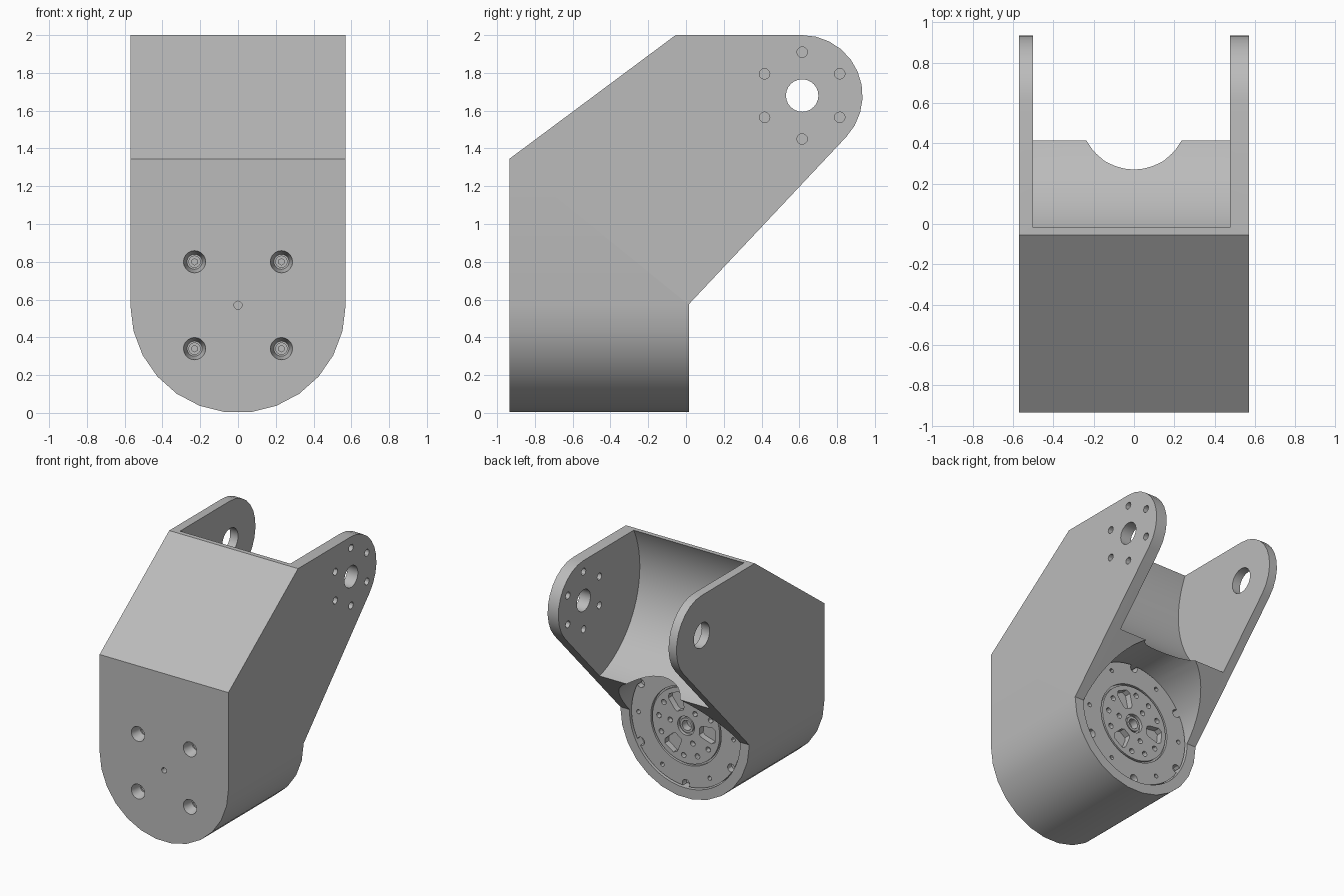
import bpy, bmesh, math
from math import sin, cos, radians, pi
from mathutils import Matrix, Vector

cube = bpy.data.objects.get("Cube")
if cube:
    bpy.data.objects.remove(cube)

grey = bpy.data.materials.new("plain_grey")
grey.use_nodes = True
COLOUR = (0.5, 0.5, 0.5, 1)
grey.diffuse_color = COLOUR
grey.node_tree.nodes["Principled BSDF"].inputs["Base Color"].default_value = COLOUR

W = 0.57                    # half width, also radius of the rounded bottom
HUB = Vector((0, 0, 0.57))  # motor axis, along y
PIVOT = (0.615, 1.68)       # arm pivot, along x (y, z)


def make(name, bm):
    bmesh.ops.recalc_face_normals(bm, faces=bm.faces)
    mesh = bpy.data.meshes.new(name)
    bm.to_mesh(mesh)
    bm.free()
    mesh.materials.append(grey)
    ob = bpy.data.objects.new(name, mesh)
    bpy.context.collection.objects.link(ob)
    return ob


def prism(name, points, axis, start, end):
    """Extrude a flat outline along x (points are y, z) or y (points are x, z)."""
    bm = bmesh.new()
    place = (lambda a, b: (start, a, b)) if axis == "x" else (lambda a, b: (a, start, b))
    face = bm.faces.new([bm.verts.new(place(a, b)) for a, b in points])
    new = bmesh.ops.extrude_face_region(bm, geom=[face])["geom"]
    step = end - start
    move = Vector((step, 0, 0)) if axis == "x" else Vector((0, step, 0))
    bmesh.ops.translate(bm, vec=move, verts=[v for v in new if isinstance(v, bmesh.types.BMVert)])
    return make(name, bm)


def circle(a, b, r, n, first=0.0, sweep=2 * pi):
    """Points of a circle, or of an arc when a sweep is given."""
    count = n if sweep == 2 * pi else n + 1
    return [(a + r * cos(first + sweep * i / n), b + r * sin(first + sweep * i / n))
            for i in range(count)]


def cone_y(name, x, z, r_front, r_back, y_front, y_back, n=20):
    bm = bmesh.new()
    spot = Matrix.Translation((x, (y_front + y_back) / 2, z)) @ Matrix.Rotation(-pi / 2, 4, "X")
    bmesh.ops.create_cone(bm, cap_ends=True, segments=n, radius1=r_front, radius2=r_back,
                          depth=y_back - y_front, matrix=spot)
    return make(name, bm)


def cut(ob, cutters, operation="DIFFERENCE"):
    """Apply a boolean with each cutter, then remove the cutters."""
    for c in cutters:
        c.hide_render = True
        mod = ob.modifiers.new("cut", "BOOLEAN")
        mod.operation, mod.solver, mod.object = operation, "EXACT", c
    graph = bpy.context.evaluated_depsgraph_get()
    old = ob.data
    ob.data = bpy.data.meshes.new_from_object(ob.evaluated_get(graph))
    ob.modifiers.clear()
    bpy.data.meshes.remove(old)
    for c in cutters:
        bpy.data.objects.remove(c)


def smooth(ob):
    bpy.ops.object.select_all(action="DESELECT")
    ob.select_set(True)
    bpy.context.view_layer.objects.active = ob
    bpy.ops.object.shade_smooth_by_angle(angle=radians(30))


# Bracket body: side outline crossed with the round-bottomed front outline
tip = radians(-43)
side = [(0.015, -0.1), (-0.935, -0.1), (-0.935, 1.345), (-0.055, 2.0)]
side += circle(*PIVOT, 0.32, 10, pi / 2, tip - pi / 2) + [(0.015, 0.575)]
bracket = prism("bracket", side, "x", -1, 1)
front = [(W, 2.2), (-W, 2.2)] + circle(0, HUB.z, W, 13, pi, pi)
cut(bracket, [prism("front_cutter", front, "y", -2, 2)], "INTERSECT")

# Fork gap with a round floor, and the round motor seat
cut(bracket, [prism("gap_cutter", circle(*PIVOT, 0.71, 72), "x", -0.50, 0.475)])
cut(bracket, [cone_y("seat_cutter", 0, HUB.z, 0.49, 0.49, -0.12, 1.2, 64)])

# Pivot holes and the ring of six bolt holes in the left arm
holes = [prism("pivot_cutter_left", circle(*PIVOT, 0.086, 24), "x", 0.4, 0.7),
         prism("pivot_cutter_right", circle(*PIVOT, 0.1, 24), "x", -0.7, -0.4)]
for y, z in circle(*PIVOT, 0.23, 6, pi / 2):
    holes.append(prism("bolt_cutter", circle(y, z, 0.028, 12), "x", 0.4, 0.7))

# Countersunk screw holes and small centre hole on the front
for sx in (-1, 1):
    for dz in (-0.23, 0.23):
        x, z = sx * 0.23, HUB.z + dz
        holes.append(cone_y("countersink_cutter", x, z, 0.06, 0.04, -0.94, -0.85))
        holes.append(cone_y("screw_cutter", x, z, 0.03, 0.03, -0.86, -0.81))
        holes.append(cone_y("socket_cutter", x, z, 0.017, 0.017, -0.82, -0.77, 6))
holes.append(cone_y("centre_cutter", 0, HUB.z, 0.022, 0.022, -1, -0.8, 12))
cut(bracket, holes)
smooth(bracket)

# Motor face seated in the body
motor = cone_y("motor_face", 0, HUB.z, 0.482, 0.482, -0.118, 0.0, 64)
details = []


def bore(angle, radius, size, depth, n=12):
    a = radians(angle)
    details.append(cone_y("bore_cutter", radius * cos(a), HUB.z + radius * sin(a),
                          size, size, -depth, 0.05, n))


# Thin groove around the output horn
groove = cone_y("groove_cutter", 0, HUB.z, 0.312, 0.312, -0.02, 0.05, 48)
cut(groove, [cone_y("groove_core", 0, HUB.z, 0.298, 0.298, -0.1, 0.1, 48)])
details.append(groove)

# Hub recess, rim notches and small rim holes
bore(0, 0, 0.075, 0.025, 24)
bore(0, 0, 0.04, 0.07, 16)
for i in range(6):
    bore(30 + 60 * i, 0.462, 0.033, 0.05)
    bore(60 * i, 0.42, 0.017, 0.04)

# Three tapered pockets with bolt holes between them
for angle in (65, 185, 305):
    a = radians(angle)
    pocket = [(0.12, -0.03), (0.14, -0.045), (0.23, -0.065), (0.26, -0.045),
              (0.26, 0.045), (0.23, 0.065), (0.14, 0.045), (0.12, 0.03)]
    turned = [(r * cos(a) - t * sin(a), HUB.z + r * sin(a) + t * cos(a)) for r, t in pocket]
    details.append(prism("pocket_cutter", turned, "y", -0.05, 0.05))
    for off, radius in ((30, 0.24), (60, 0.24), (90, 0.24), (60, 0.14)):
        bore(angle + off, radius, 0.021, 0.04)
cut(motor, details)
smooth(motor)

# Raised ring inside the hub recess
hub_ring = cone_y("hub_ring", 0, HUB.z, 0.058, 0.058, -0.03, -0.008, 24)
cut(hub_ring, [cone_y("ring_core", 0, HUB.z, 0.04, 0.04, -0.1, 0.1, 16)])
smooth(hub_ring)
